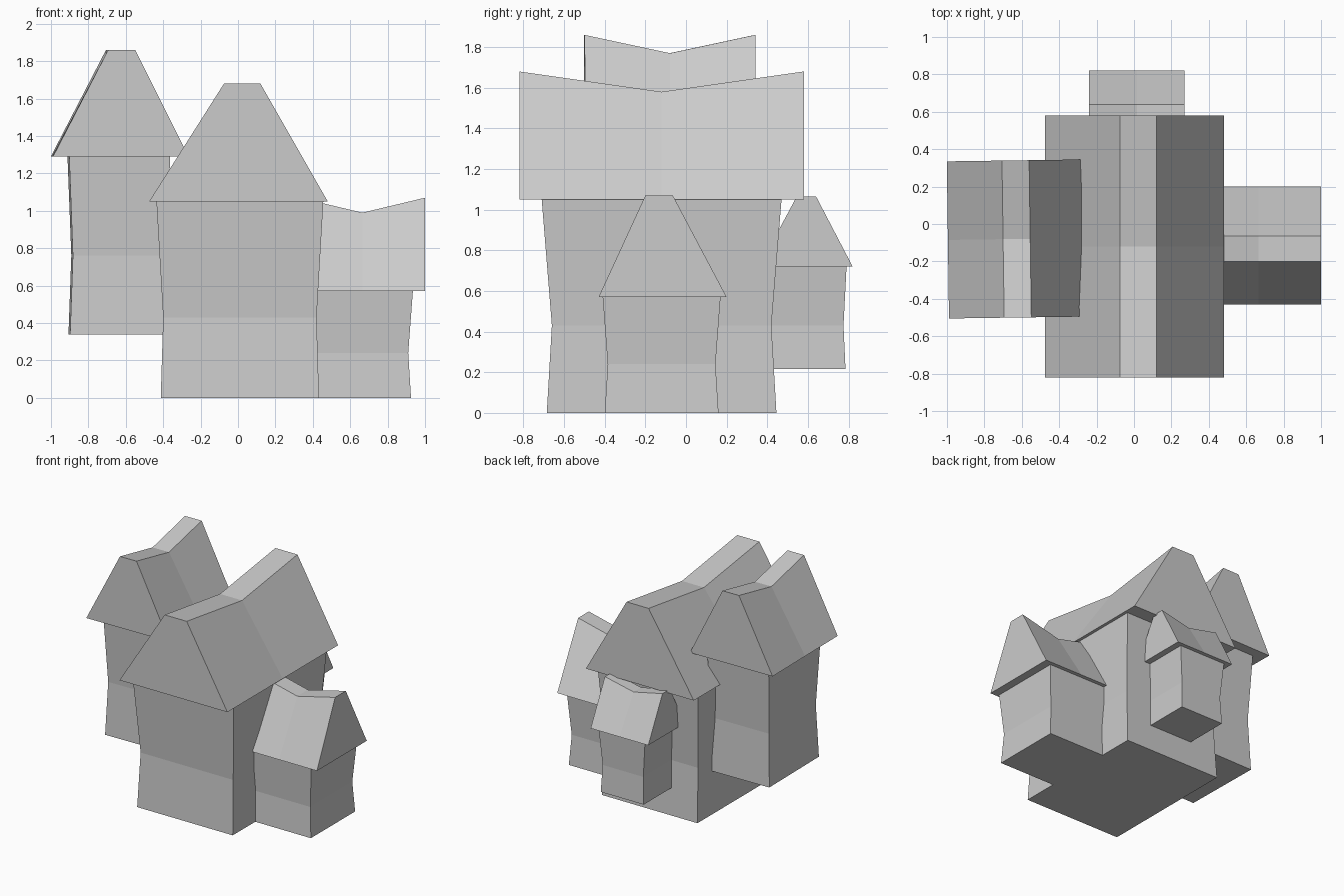
import bpy
import bmesh
from math import radians
from mathutils import Matrix

if "Cube" in bpy.data.objects:
    bpy.data.objects.remove(bpy.data.objects["Cube"])


def make(name, rings, center, angle):
    """Skin a stack of equal-sized rings and cap both ends."""
    bm = bmesh.new()
    loops = [[bm.verts.new(p) for p in ring] for ring in rings]
    n = len(loops[0])
    for a, b in zip(loops, loops[1:]):
        for i in range(n):
            j = (i + 1) % n
            bm.faces.new((a[i], a[j], b[j], b[i]))
    bm.faces.new(loops[0][::-1])
    bm.faces.new(loops[-1])
    bmesh.ops.recalc_face_normals(bm, faces=bm.faces)
    bm.transform(Matrix.Translation((*center, 0)) @ Matrix.Rotation(radians(angle), 4, 'Z'))
    mesh = bpy.data.meshes.new(name)
    bm.to_mesh(mesh)
    bm.free()
    bpy.context.collection.objects.link(bpy.data.objects.new(name, mesh))


def body(name, center, angle, sections):
    # each section: half width, half length, height
    make(name, [[(sx * w, sy * l, z) for sx, sy in ((-1, -1), (1, -1), (1, 1), (-1, 1))]
                for w, l, z in sections], center, angle)


def roof(name, center, angle, half_len, eave, ridge, z_eave, z_ridge, z_dip):
    # trapezoid section along local y, ridge sagging in the middle
    make(name, [[(eave[0], y, z_eave), (eave[1], y, z_eave), (ridge[1], y, z), (ridge[0], y, z)]
                for y, z in ((-half_len, z_ridge), (0, z_dip), (half_len, z_ridge))],
         center, angle)


# Main house
body("main_walls", (0.01, -0.12), 0,
     [(0.423, 0.565, 0), (0.41, 0.54, 0.43), (0.446, 0.59, 1.05)])
roof("main_roof", (0, -0.12), 0, 0.70, (-0.475, 0.48), (-0.075, 0.12), 1.05, 1.68, 1.58)

# Raised left wing, very slightly turned
body("left_wing_walls", (-0.637, -0.075), 0.8,
     [(0.265, 0.32, 0.34), (0.25, 0.302, 0.76), (0.27, 0.335, 1.29)])
roof("left_wing_roof", (-0.63, -0.08), 0.8, 0.42, (-0.365, 0.36), (-0.07, 0.075), 1.29, 1.86, 1.77)

# Right annex, ridge running sideways
body("right_annex_walls", (0.665, -0.12), 90,
     [(0.28, 0.26, 0), (0.265, 0.245, 0.24), (0.29, 0.27, 0.57)])
roof("right_annex_roof", (0.665, -0.12), 90, 0.335, (-0.31, 0.32), (-0.08, 0.055), 0.57, 1.07, 0.99)

# Hanging bay at the back
body("back_bay_walls", (0.015, 0.59), 90,
     [(0.195, 0.19, 0.215), (0.185, 0.18, 0.43), (0.2, 0.205, 0.72)])
roof("back_bay_roof", (0.015, 0.59), 90, 0.255, (-0.23, 0.23), (-0.045, 0.05), 0.72, 1.065, 1.01)
